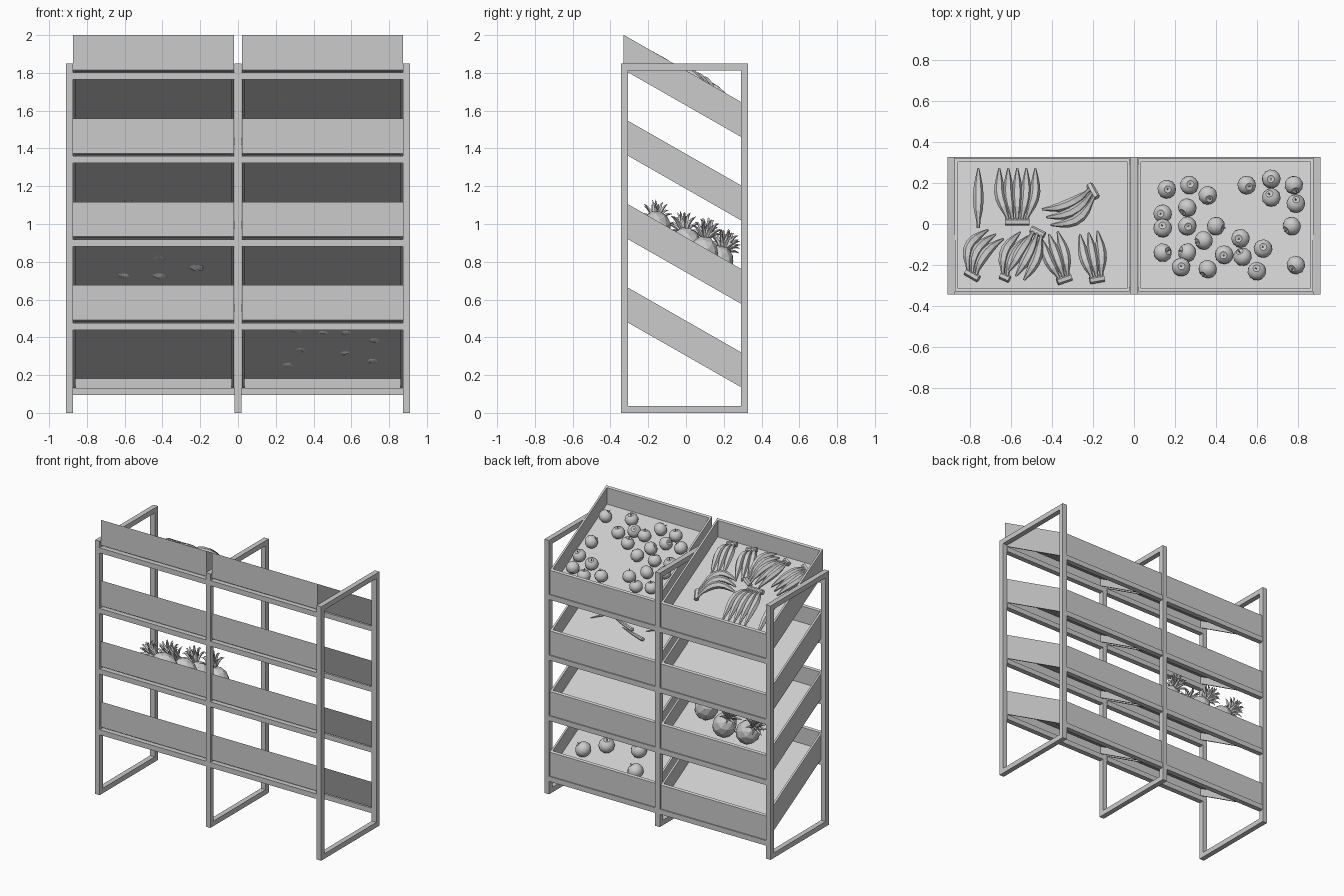
import bpy, bmesh, math, random
from mathutils import Matrix, Vector

cube = bpy.data.objects.get("Cube")
if cube:
    bpy.data.objects.remove(cube, do_unlink=True)
random.seed(4)

grey = bpy.data.materials.new("plain_grey")
grey.use_nodes = True
grey.diffuse_color = (0.6, 0.6, 0.6, 1)
grey.node_tree.nodes["Principled BSDF"].inputs["Base Color"].default_value = (0.6, 0.6, 0.6, 1)

SLOPE = 0.571        # trays drop towards the back
PITCH = 0.4417       # height between tiers
BAR = 0.037
FRONT, BACK = -0.344, 0.328
TRAY_F, TRAY_B = -0.33, 0.32
WALL_H, FLOOR_H, THICK = 0.185, 0.055, 0.014


def tray_base(tier, y):
    return 0.491 - SLOPE * (y - TRAY_F) + PITCH * tier


def floor_z(tier, y):
    return tray_base(tier, y) + FLOOR_H + 0.01


def finish(name, bm):
    bmesh.ops.recalc_face_normals(bm, faces=bm.faces)
    mesh = bpy.data.meshes.new(name)
    bm.to_mesh(mesh)
    bm.free()
    mesh.materials.append(grey)
    ob = bpy.data.objects.new(name, mesh)
    bpy.context.collection.objects.link(ob)
    return ob


def box(bm, x, y, z, tier=None):
    """Box from (min, max) pairs; with a tier, z follows the tray slope."""
    verts = bmesh.ops.create_cube(bm, size=1)["verts"]
    for v in verts:
        px, py, pz = (r[0] if c < 0 else r[1] for c, r in zip(v.co, (x, y, z)))
        v.co = (px, py, pz if tier is None else pz + tray_base(tier, py))


def tube(bm, points, radii, sides=6):
    """Closed tapered tube through the points."""
    rings = []
    for i, (p, r) in enumerate(zip(points, radii)):
        ahead = points[min(i + 1, len(points) - 1)] - points[max(i - 1, 0)]
        turn = ahead.to_track_quat('Z', 'Y')
        rings.append([bm.verts.new(p + turn @ Vector((r * math.cos(a), r * math.sin(a), 0)))
                      for a in (math.tau * s / sides for s in range(sides))])
    for a, b in zip(rings, rings[1:]):
        for s in range(sides):
            t = (s + 1) % sides
            bm.faces.new((a[s], a[t], b[t], b[s]))
    bm.faces.new(rings[0][::-1])
    bm.faces.new(rings[-1])


# Three upright rectangular frames
for name, cx in (("right_frame", -0.893), ("middle_frame", 0), ("left_frame", 0.893)):
    bm = bmesh.new()
    xs = (cx - BAR / 2, cx + BAR / 2)
    for ys in ((FRONT, FRONT + BAR), (BACK - BAR, BACK)):
        box(bm, xs, ys, (0, 1.85))
    for z in (0, 1.85 - BAR):
        box(bm, xs, (FRONT + BAR, BACK - BAR), (z, z + BAR))
    finish(name, bm)

# Long rails under the trays
for tier in range(4):
    for name, y, z in (("front_rail", FRONT, 0.44), ("back_rail", BACK - BAR, 0.094)):
        bm = bmesh.new()
        for x in (-0.874, 0.019):
            box(bm, (x, x + 0.855), (y, y + BAR), (z + PITCH * tier, z + PITCH * tier + BAR))
        finish(name, bm)

# Sloping trays
for tier in range(4):
    for side in (-1, 1):
        bm = bmesh.new()
        x0, x1 = side * 0.447 - 0.426, side * 0.447 + 0.426
        for y in (TRAY_F, TRAY_B - THICK):
            box(bm, (x0, x1), (y, y + THICK), (0, WALL_H), tier)
        inner = (TRAY_F + THICK, TRAY_B - THICK)
        for x in (x0, x1 - THICK):
            box(bm, (x, x + THICK), inner, (0, WALL_H), tier)
        box(bm, (x0 + THICK, x1 - THICK), inner, (FLOOR_H, FLOOR_H + 0.01), tier)
        finish("tray", bm)


# Round fruit with dimpled ends and a stem
def round_fruit(bm, tier, x, y, radius, height):
    tilt = Matrix.Rotation(random.uniform(0, 6), 4, 'Z') @ Matrix.Rotation(random.uniform(0, 1.2), 4, 'X')
    place = Matrix.Translation((x, y, floor_z(tier, y) + height)) @ tilt
    verts = bmesh.ops.create_uvsphere(bm, u_segments=12, v_segments=8, radius=radius)["verts"]
    for v in verts:
        if abs(v.co.z) > radius * 0.98:
            v.co.z *= 0.75
        v.co.z *= 0.93
    bmesh.ops.transform(bm, matrix=place, verts=verts)
    tube(bm, [place @ Vector((0, 0, radius * 0.6)), place @ Vector((0.004, 0, radius * 1.1))],
         [0.003, 0.004], 5)


apples = [(.16, .17), (.27, .19), (.36, .14), (.26, .08), (.14, .05), (.14, -.02), (.26, -.01),
          (.40, -.01), (.34, -.08), (.52, -.07), (.14, -.14), (.26, -.14), (.44, -.15), (.53, -.16),
          (.63, -.12), (.23, -.21), (.36, -.22), (.60, -.23), (.79, -.20), (.77, -.01), (.79, .10),
          (.67, .13), (.55, .19), (.67, .22), (.78, .19)]
peaches = [(.26, .21), (.33, .07), (.31, -.11), (.45, -.09), (.57, .10), (.57, -.09), (.71, .17),
           (.72, -.02), (.71, -.14)]
for name, tier, spots, radius, height in (("apples", 3, apples, 0.046, 0.041),
                                          ("peaches", 0, peaches, 0.055, 0.042)):
    bm = bmesh.new()
    for x, y in spots:
        round_fruit(bm, tier, x, y, radius, height)
    ob = finish(name, bm)
    for p in ob.data.polygons:
        p.use_smooth = True
    ob.data.set_sharp_from_angle(angle=math.radians(35))


# Banana bunches: stalk position, heading, length, count, bend, lift
def banana_bunch(x, y, heading, length, count, bend, lift):
    bm = bmesh.new()
    ahead = Vector((math.cos(heading), math.sin(heading), 0))
    across = Vector((-ahead.y, ahead.x, 0))

    def on_tray(p):
        return Vector((p.x, p.y, floor_z(3, p.y) + p.z))

    start = Vector((x, y, 0))
    for i in range(count):
        off = (i - (count - 1) / 2)
        pts = []
        for s in range(8):
            t = s / 7
            spread = off * (0.02 + 0.024 * min(1, t * 2))
            side = spread + bend * math.sin(math.pi * t)
            p = start + ahead * length * t + across * side
            p.z = lift + 0.045 * math.sin(math.pi * t)
            pts.append(on_tray(p))
        tube(bm, pts, [0.008, 0.011, 0.021, 0.025, 0.025, 0.022, 0.014, 0.005])
    if count > 1:
        half = across * (0.012 * count)
        tube(bm, [on_tray(start - half + Vector((0, 0, lift))),
                  on_tray(start + half + Vector((0, 0, lift)))], [0.018, 0.018])
    finish("banana_bunch", bm)


for bunch in ((-.76, -.02, 1.57, .29, 1, 0, .03), (-.57, .01, 1.57, .26, 5, 0, .065),
              (-.20, .16, 3.65, .26, 3, .04, .075), (-.79, -.25, 1.05, .23, 3, .04, .03),
              (-.63, -.26, 1.15, .23, 2, .03, .03), (-.47, -.04, 4.25, .24, 3, .01, .05),
              (-.34, -.27, 1.9, .23, 3, 0, .03), (-.18, -.27, 1.75, .23, 3, 0, .03)):
    banana_bunch(*bunch)

# Thin root vegetables scattered in the second tray
bm = bmesh.new()
for i in range(10):
    x, y = random.uniform(0.18, 0.66), random.uniform(-0.22, 0.1)
    a = random.uniform(-0.6, 0.6)
    pts = []
    for t in (-0.5, -0.45, 0, 0.5):
        px, py = x + 0.2 * t * math.cos(a), y + 0.2 * t * math.sin(a)
        pts.append(Vector((px, py, floor_z(2, py) + 0.014)))
    tube(bm, pts, [0.006, 0.014, 0.011, 0.002], 7)
finish("carrots", bm)


# Pineapples: faceted body with a crown of curved leaves
def pineapple(x, y, axis):
    turn = Vector(axis).to_track_quat('Z', 'Y').to_matrix().to_4x4()
    place = Matrix.Translation((x, y, floor_z(1, y) + 0.083)) @ turn
    bm = bmesh.new()
    verts = bmesh.ops.create_icosphere(bm, subdivisions=2, radius=0.082,
                                       matrix=Matrix.Diagonal((1, 1, 1.2, 1)))["verts"]
    bmesh.ops.transform(bm, matrix=place, verts=verts)
    finish("pineapple_body", bm)
    bm = bmesh.new()
    for ring, (count, reach, rise) in enumerate(((8, .075, .05), (7, .055, .085), (5, .02, .11))):
        for i in range(count):
            a = math.tau * i / count + ring * 0.4
            out = Vector((math.cos(a), math.sin(a), 0))
            pts = [place @ (out * (0.012 + reach * t) + Vector((0, 0, 0.09 + rise * h)))
                   for t, h in ((0, 0), (.35, .6), (.7, .95), (1, 1))]
            tube(bm, pts, [0.01, 0.009, 0.006, 0.001], 4)
    finish("pineapple_crown", bm)


for x, y, axis in ((-.23, .09, (-.3, .1, .7)), (-.43, .17, (-.4, .2, .6)), (-.43, .0, (-.5, -.1, .6)),
                   (-.62, .17, (-.5, .2, .5)), (-.48, -.16, (-.7, 0, .4))):
    pineapple(x, y, axis)
